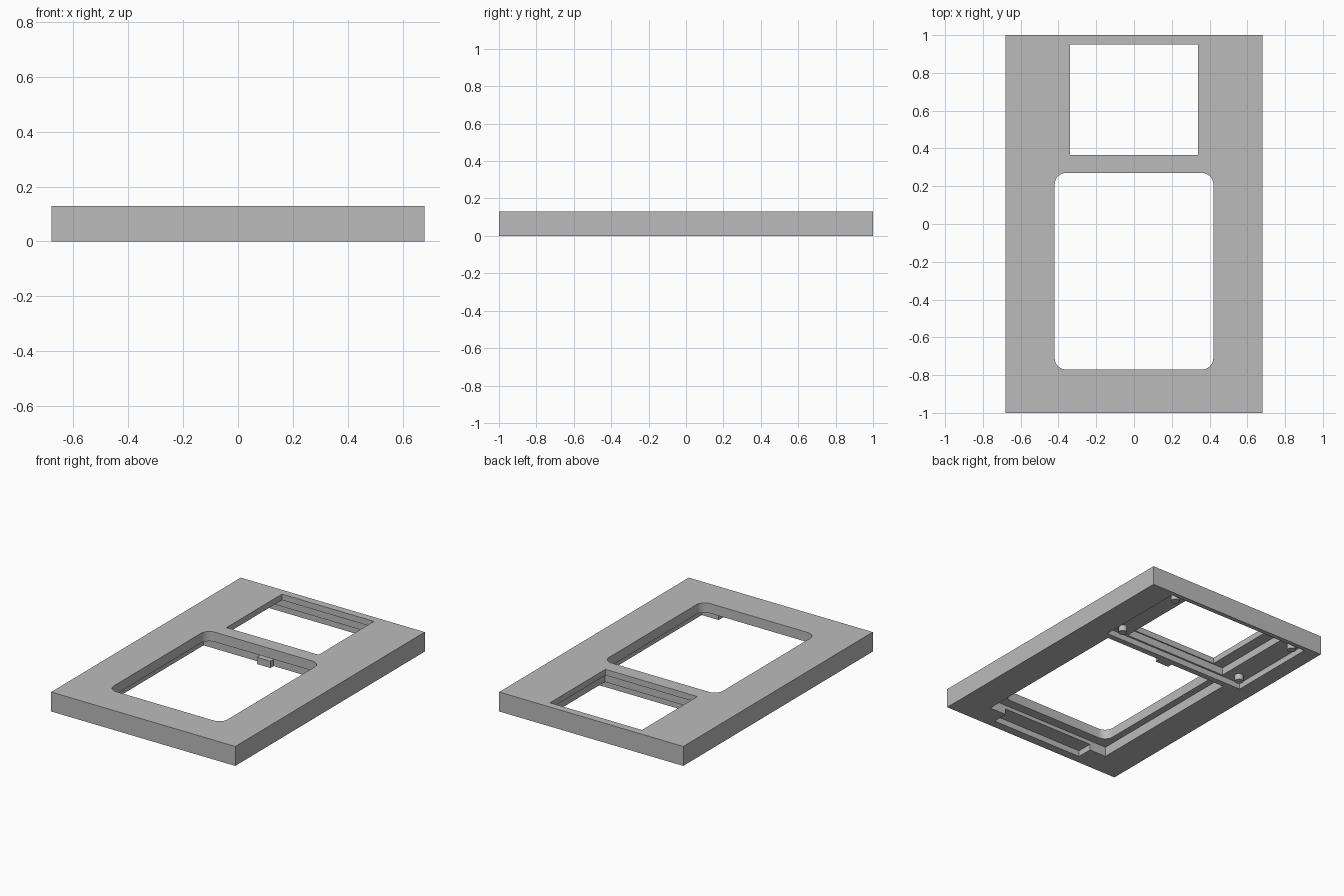
import bpy, bmesh, math

cube = bpy.data.objects.get("Cube")
if cube:
    bpy.data.objects.remove(cube, do_unlink=True)

# One flat grey for everything
grey = bpy.data.materials.new("plain_grey")
grey.use_nodes = True
GREY = (0.5, 0.5, 0.5, 1)
grey.diffuse_color = GREY
grey.node_tree.nodes["Principled BSDF"].inputs["Base Color"].default_value = GREY


def finish(name, bm):
    bmesh.ops.recalc_face_normals(bm, faces=bm.faces)
    mesh = bpy.data.meshes.new(name)
    bm.to_mesh(mesh)
    bm.free()
    mesh.materials.append(grey)
    ob = bpy.data.objects.new(name, mesh)
    bpy.context.scene.collection.objects.link(ob)
    return ob


def block(name, x, y, z, radius=0):
    """Box between limits, with optional rounded vertical edges."""
    bm = bmesh.new()
    bmesh.ops.create_cube(bm, size=1)
    for v in bm.verts:
        for i, (low, high) in enumerate((x, y, z)):
            v.co[i] = high if v.co[i] > 0 else low
    if radius:
        upright = [e for e in bm.edges
                   if abs(e.verts[0].co.z - e.verts[1].co.z) > 0.01]
        bmesh.ops.bevel(bm, geom=upright, offset=radius, segments=8,
                        profile=0.5, affect='EDGES')
    return finish(name, bm)


def post(name, x, y, low, high, radius):
    bm = bmesh.new()
    bmesh.ops.create_cone(bm, cap_ends=True, segments=24, radius1=radius,
                          radius2=radius, depth=high - low)
    bmesh.ops.translate(bm, verts=bm.verts, vec=(x, y, (low + high) / 2))
    return finish(name, bm)


# Main plate
TOP = 0.13
plate = block("frame_plate", (-0.68, 0.68), (-1, 1), (0, TOP))

# Openings and stepped pockets cut upwards from the underside
THROUGH = TOP + 0.1
cuts = [
    ("square_window", (-0.34, 0.34), (0.365, 0.95), THROUGH, 0),
    ("board_recess", (-0.57, 0.505), (0.345, 0.97), 0.04, 0),
    ("screen_pocket", (-0.42, 0.35), (0.357, 0.962), 0.09, 0),
    ("large_window", (-0.42, 0.42), (-0.77, 0.27), THROUGH, 0.06),
    ("large_recess", (-0.468, 0.468), (-0.835, 0.305), 0.065, 0),
    ("front_notch", (-0.343, 0.343), (-0.942, -0.8), 0.04, 0),
]
cutters = []
for name, x, y, top, radius in cuts:
    cutter = block(name + "_cutter", x, y, (-0.1, top), radius)
    cutter.hide_render = True
    cutters.append(cutter)
    mod = plate.modifiers.new(name, 'BOOLEAN')
    mod.operation = 'DIFFERENCE'
    mod.solver = 'EXACT'
    mod.object = cutter

# Apply the cuts, then drop the cutters
bpy.context.view_layer.objects.active = plate
plate.select_set(True)
for mod in list(plate.modifiers):
    bpy.ops.object.modifier_apply(modifier=mod.name)
for cutter in cutters:
    bpy.data.objects.remove(cutter, do_unlink=True)
bpy.ops.object.shade_smooth_by_angle(angle=math.radians(30))

# Mounting posts in the corners of the board recess
for i, (x, y) in enumerate([(-0.505, 0.415), (0.44, 0.415),
                            (-0.505, 0.925), (0.44, 0.925)]):
    ob = post(f"mounting_post_{i + 1}", x, y, 0, 0.045, 0.028)
    bpy.ops.object.select_all(action='DESELECT')
    ob.select_set(True)
    bpy.context.view_layer.objects.active = ob
    bpy.ops.object.shade_smooth_by_angle(angle=math.radians(30))

# Small locating tab on the bar between the windows
block("locating_tab", (-0.05, 0.05), (0.271, 0.31), (0, 0.045))
